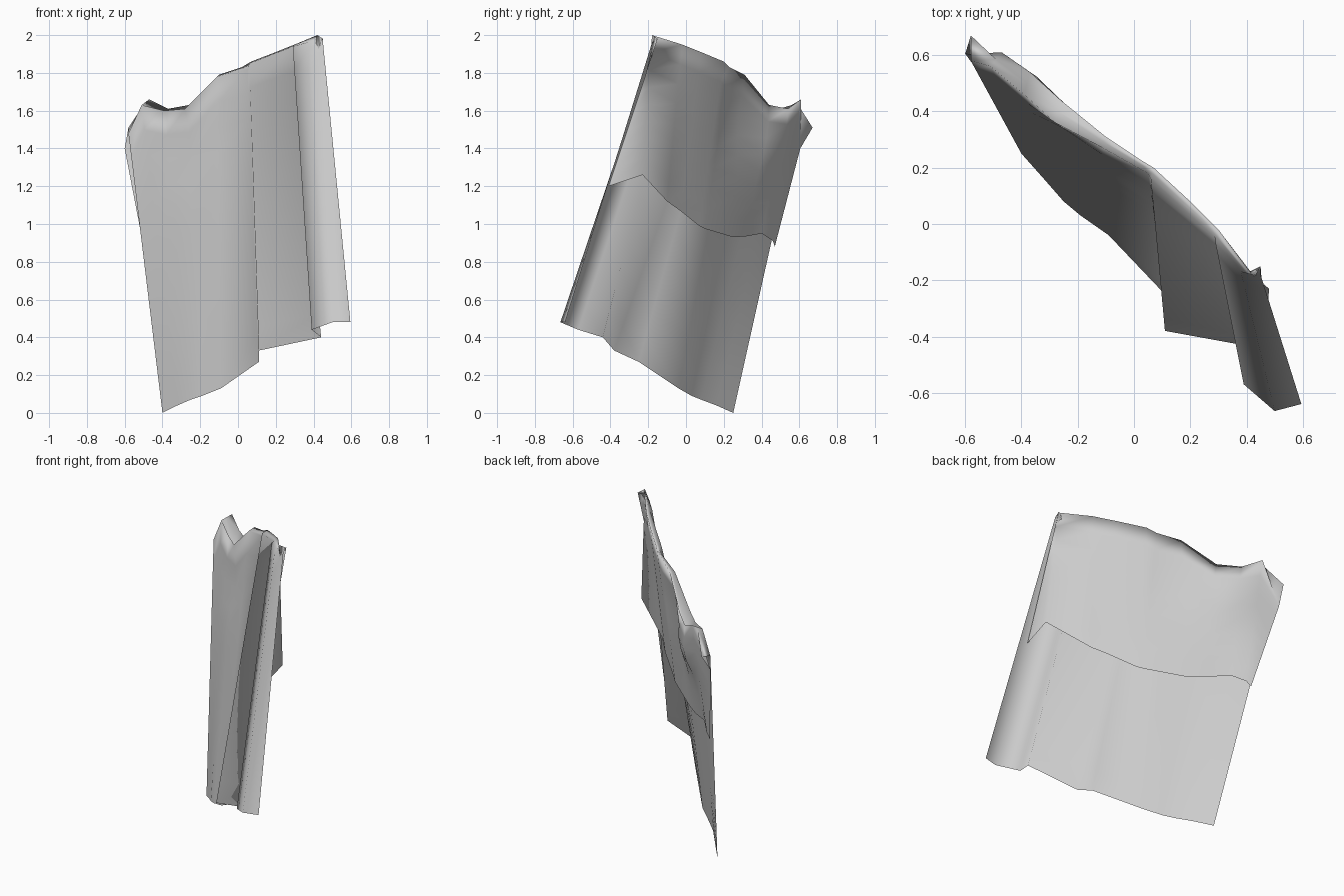
import bpy
import bmesh
import math
from mathutils import Vector

cube = bpy.data.objects.get("Cube")
if cube:
    bpy.data.objects.remove(cube, do_unlink=True)

# One plain cloth colour
cloth = bpy.data.materials.new("pale_grey_cloth")
cloth.use_nodes = True
cloth.diffuse_color = (0.6, 0.6, 0.6, 1)
shader = next(n for n in cloth.node_tree.nodes if n.type == "BSDF_PRINCIPLED")
shader.inputs["Base Color"].default_value = cloth.diffuse_color
shader.inputs["Roughness"].default_value = 0.9

# Bottom hem of the long front panel
front_hem = [(-.4, .25, 0), (-.32, .16, .04), (-.25, .08, .07), (-.19, .03, .09),
             (-.09, -.04, .13), (.11, -.25, .27), (.11, -.38, .33), (.44, -.44, .4),
             (.39, -.57, .44), (.5, -.665, .48), (.595, -.64, .48)]
# Front lip of the hanging fold
fold_front = [(-.58, .58, 1.48), (-.51, .56, 1.63), (-.39, .46, 1.6), (-.28, .36, 1.61),
              (-.11, .27, 1.78), (.05, .18, 1.82), (.06, .16, 1.85), (.29, -.05, 1.94),
              (.29, -.07, 1.94), (.38, -.17, 1.94), (.45, -.18, 1.96)]
# Back lip of the hanging fold
fold_back = [(-.6, .605, 1.4), (-.47, .61, 1.66), (-.37, .54, 1.61), (-.26, .44, 1.63),
             (-.1, .31, 1.79), (.02, .23, 1.83), (.07, .2, 1.86), (.2, .08, 1.91),
             (.3, -.02, 1.95), (.42, -.18, 2), (.45, -.15, 1.98)]
# Bottom hem of the short back flap, its end curled in behind the panel edge
flap_hem = [(-.5, .47, .88), (-.47, .46, .91), (-.41, .4, .95), (-.29, .32, .935),
            (-.2, .25, .93), (.01, .1, .975), (.04, .07, .99), (.17, -.03, 1.07),
            (.24, -.1, 1.12), (.48, -.23, 1.26), (.47, -.41, 1.2)]

outward = Vector((0.79, 0.61, 0))


def blend_rows(low, high, steps, dents, centre, width):
    """Rows from low up to, but not including, high, dented in chosen columns."""
    rows = []
    for i in range(steps):
        t = i / steps
        pinch = math.exp(-((t - centre) / width) ** 2)
        rows.append([Vector(a).lerp(Vector(b), t) + outward * dents.get(column, 0) * pinch
                     for column, (a, b) in enumerate(zip(low, high))])
    return rows


# Crown between the lips: raised at the loose corner, sunk into a pocket beside it
crown = [(Vector(a) + Vector(b)) / 2 for a, b in zip(fold_front, fold_back)]
crown[0] = Vector((-.58, .67, 1.51))
for column in (2, 3):
    crown[column].z -= 0.1

# Long panel up, over the fold, then down the short flap
rows = blend_rows(front_hem, fold_front, 12, {3: 0.03}, 0.85, 0.1)
rows += [[Vector(p) for p in fold_front], crown, [Vector(p) for p in fold_back]]
rows += reversed(blend_rows(flap_hem, fold_back, 8, {2: 0.04, 3: 0.03, 4: -0.03}, 0.7, 0.2))

bm = bmesh.new()
grid = [[bm.verts.new(p) for p in row] for row in rows]
for lower, upper in zip(grid, grid[1:]):
    for i in range(len(lower) - 1):
        bm.faces.new((lower[i], lower[i + 1], upper[i + 1], upper[i]))
mesh = bpy.data.meshes.new("draped_cloth")
bm.to_mesh(mesh)
bm.free()
mesh.materials.append(cloth)

draped_cloth = bpy.data.objects.new("draped_cloth", mesh)
bpy.context.collection.objects.link(draped_cloth)
bpy.ops.object.select_all(action="DESELECT")
draped_cloth.select_set(True)
bpy.context.view_layer.objects.active = draped_cloth
bpy.ops.object.shade_smooth()
